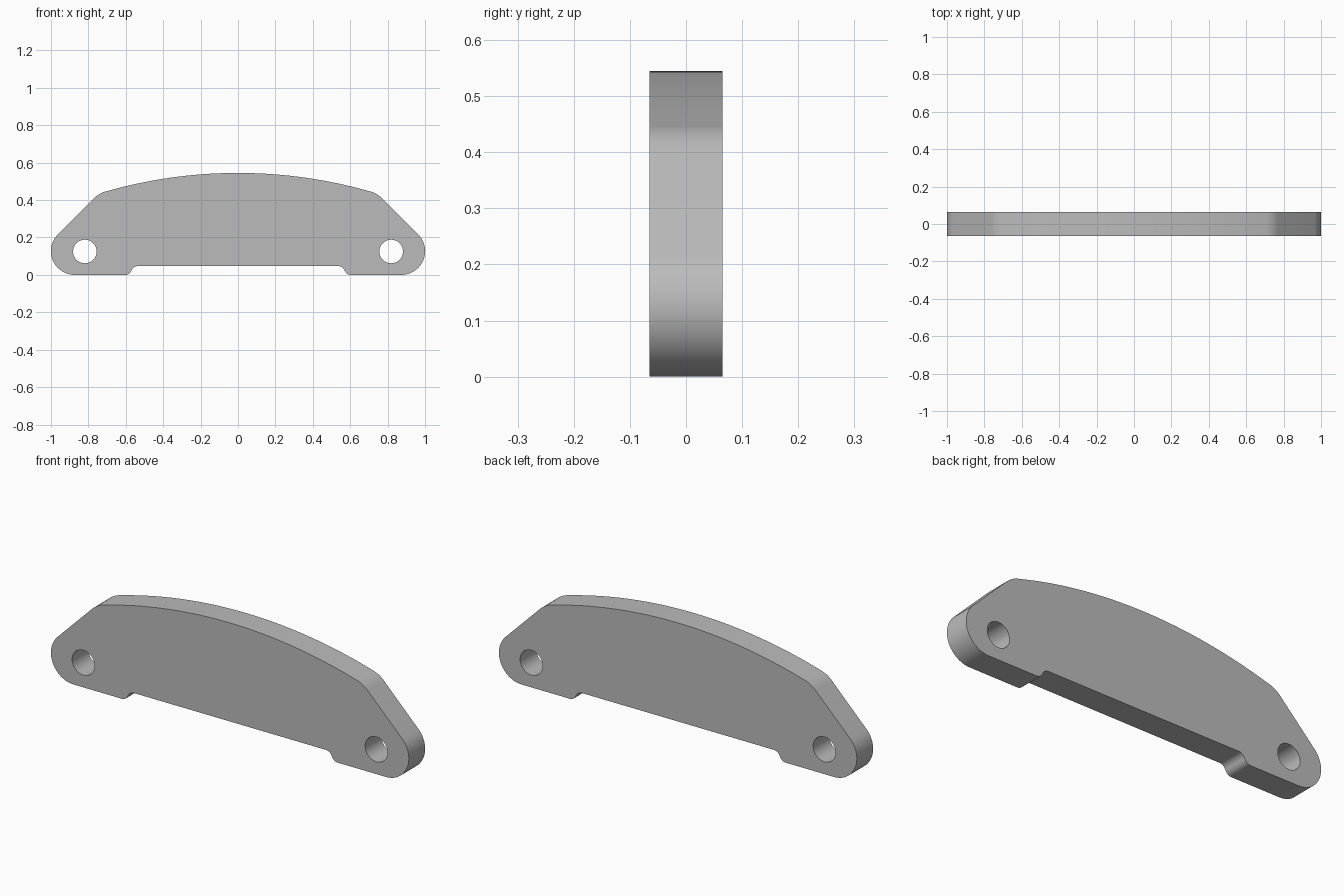
import bpy, bmesh, math
from mathutils import Vector

cube = bpy.data.objects.get("Cube")
if cube:
    bpy.data.objects.remove(cube)

HALF_DEPTH = 0.065
CROWN_TOP, CROWN_RADIUS = 0.545, 2.57


def crown(x):
    """Point on the shallow arc along the top edge."""
    drop = CROWN_RADIUS - math.sqrt(CROWN_RADIUS ** 2 - x * x)
    return Vector((x, CROWN_TOP - drop))


def fillet(before, corner, after, radius, steps):
    """Points of a round that replaces a sharp corner."""
    a, b = (before - corner).normalized(), (after - corner).normalized()
    half = a.angle(b) / 2
    centre = corner + (a + b).normalized() * radius / math.sin(half)
    reach = radius / math.tan(half)
    start, end = corner + a * reach - centre, corner + b * reach - centre
    sweep = start.angle(end)
    return [centre + (start * math.sin(sweep * (1 - i / steps))
                      + end * math.sin(sweep * i / steps)) / math.sin(sweep)
            for i in range(steps + 1)]


def circle(x, z, radius, sides=48):
    return [Vector((x + radius * math.cos(math.tau * i / sides),
                    z + radius * math.sin(math.tau * i / sides)))
            for i in range(sides)]


# Right half of the outline: crown, shoulder, rounded foot, stepped recess
half = [crown(0.70 * i / 20) for i in range(21)]
corners = [(0.743, 0.437, 0.14, 10), (1.18, 0, 0.127, 24),
           (0.58, 0, 0.036, 8), (0.56, 0.047, 0.036, 8)]
path = [half[-1]] + [Vector(c[:2]) for c in corners] + [Vector((0, 0.047))]
for i, (x, z, radius, steps) in enumerate(corners):
    half += fillet(path[i], path[i + 1], path[i + 2], radius, steps)

# Mirror it, and add the two bolt holes
outline = half + [Vector((-p.x, p.y)) for p in reversed(half) if p.x > 1e-6]
loops = [outline] + [circle(side * 0.819, 0.125, 0.063) for side in (1, -1)]

# Fill the profile and extrude it through the thickness
bm = bmesh.new()
for loop in loops:
    verts = [bm.verts.new((p.x, -HALF_DEPTH, p.y)) for p in loop]
    for a, b in zip(verts, verts[1:] + verts[:1]):
        bm.edges.new((a, b))
bmesh.ops.triangle_fill(bm, use_beauty=True, edges=bm.edges[:])
extruded = bmesh.ops.extrude_face_region(bm, geom=bm.faces[:], use_keep_orig=True)
bmesh.ops.translate(bm, vec=(0, 2 * HALF_DEPTH, 0),
                    verts=[g for g in extruded["geom"]
                           if isinstance(g, bmesh.types.BMVert)])
bmesh.ops.recalc_face_normals(bm, faces=bm.faces[:])
mesh = bpy.data.meshes.new("mounting_plate")
bm.to_mesh(mesh)
bm.free()
plate = bpy.data.objects.new("mounting_plate", mesh)
bpy.context.collection.objects.link(plate)

# Plain grey finish
grey = bpy.data.materials.new("plain_grey")
grey.use_nodes = True
colour = (0.5, 0.5, 0.5, 1)
grey.diffuse_color = colour
grey.node_tree.nodes["Principled BSDF"].inputs["Base Color"].default_value = colour
mesh.materials.append(grey)

# Smooth rounds with crisp rims
bpy.ops.object.select_all(action="DESELECT")
plate.select_set(True)
bpy.context.view_layer.objects.active = plate
bpy.ops.object.shade_smooth_by_angle(angle=math.radians(30))
